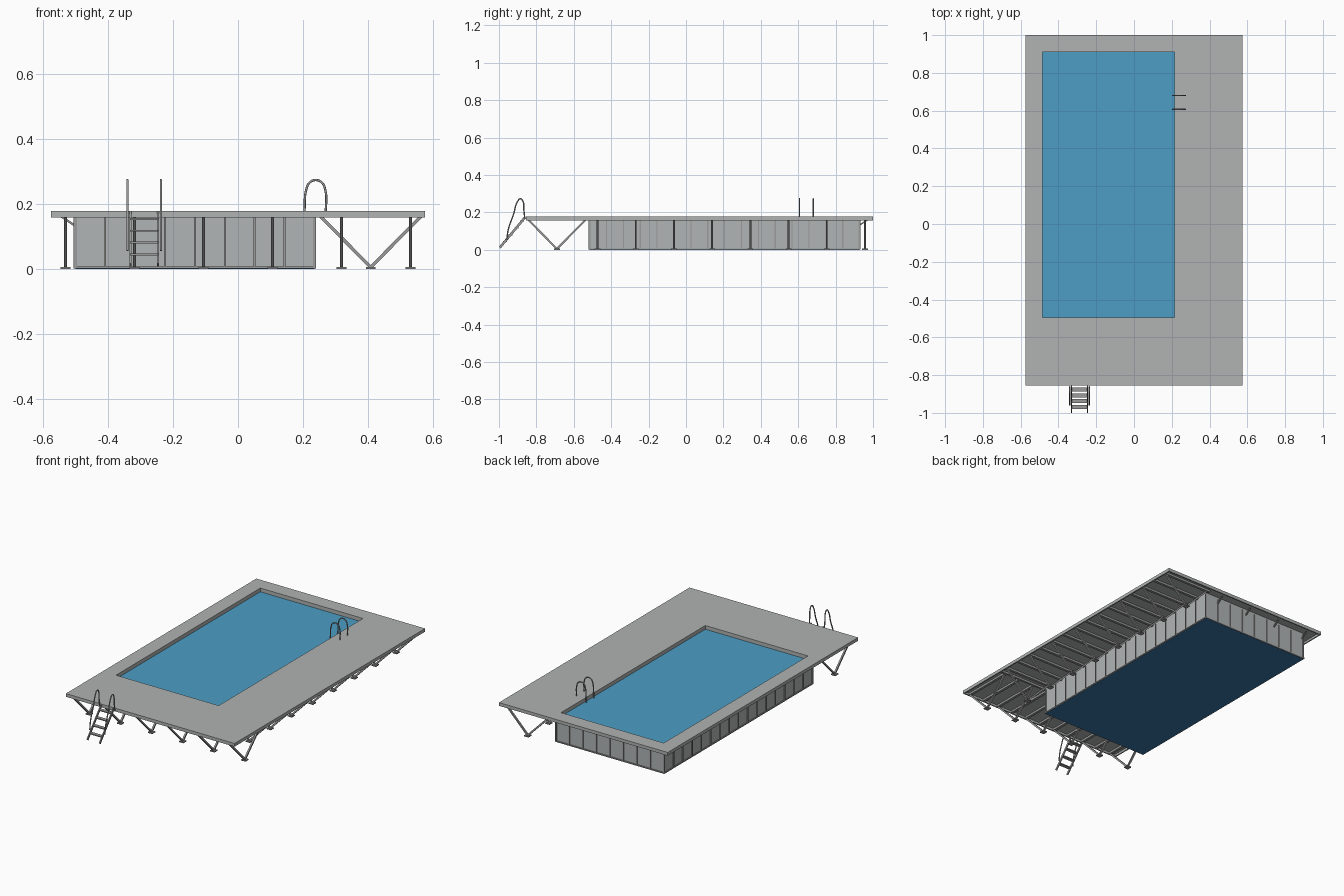
import bpy
import bmesh
from mathutils import Vector, Matrix

cube = bpy.data.objects.get("Cube")
if cube:
    bpy.data.objects.remove(cube, do_unlink=True)


def material(name, color):
    mat = bpy.data.materials.new(name)
    mat.use_nodes = True
    mat.diffuse_color = (*color, 1)
    mat.node_tree.nodes["Principled BSDF"].inputs["Base Color"].default_value = (*color, 1)
    return mat


DECK = material("deck grey", (0.44, 0.45, 0.45))
PANEL = material("panel grey", (0.44, 0.46, 0.46))
METAL = material("metal grey", (0.33, 0.33, 0.33))
WATER = material("water blue", (0.075, 0.34, 0.56))
LINER = material("liner blue", (0.04, 0.18, 0.38))


def add_box(bm, lo, hi):
    lo, hi = Vector(lo), Vector(hi)
    m = Matrix.Translation((lo + hi) / 2) @ Matrix.Diagonal((*(hi - lo), 1))
    bmesh.ops.create_cube(bm, size=1, matrix=m)


def add_beam(bm, p, q, wide, deep):
    """Square bar from p to q."""
    p, q = Vector(p), Vector(q)
    d = q - p
    rot = d.to_track_quat('Z', 'Y').to_matrix().to_4x4()
    m = Matrix.Translation((p + q) / 2) @ rot @ Matrix.Diagonal((wide, deep, d.length, 1))
    bmesh.ops.create_cube(bm, size=1, matrix=m)


def add_ring(bm, outer, inner, z0, z1):
    """Rectangular frame with outer and inner bounds (x0, x1, y0, y1)."""
    a, b, c, d = outer
    e, f, g, h = inner
    rows = []
    for z in (z0, z1):
        for x0, x1, y0, y1 in (outer, inner):
            rows.append([bm.verts.new((x, y, z)) for x, y in
                         ((x0, y0), (x1, y0), (x1, y1), (x0, y1))])
    lo_out, lo_in, hi_out, hi_in = rows
    for r, s in ((lo_out, hi_out), (hi_out, hi_in), (hi_in, lo_in), (lo_in, lo_out)):
        for i in range(4):
            j = (i + 1) % 4
            bm.faces.new((r[i], r[j], s[j], s[i]))


def grow(rect, d):
    return (rect[0] - d, rect[1] + d, rect[2] - d, rect[3] + d)


def finish(bm, name, mat):
    bmesh.ops.recalc_face_normals(bm, faces=bm.faces)
    me = bpy.data.meshes.new(name)
    bm.to_mesh(me)
    bm.free()
    me.materials.append(mat)
    ob = bpy.data.objects.new(name, me)
    bpy.context.collection.objects.link(ob)
    return ob


def tube(name, points, radius):
    cu = bpy.data.curves.new(name, 'CURVE')
    cu.dimensions = '3D'
    cu.bevel_depth = radius
    cu.bevel_resolution = 2
    cu.use_fill_caps = True
    sp = cu.splines.new('BEZIER')
    sp.bezier_points.add(len(points) - 1)
    for bp, co in zip(sp.bezier_points, points):
        bp.co = co
        bp.handle_left_type = bp.handle_right_type = 'AUTO'
    sp.resolution_u = 8
    cu.materials.append(METAL)
    ob = bpy.data.objects.new(name, cu)
    bpy.context.collection.objects.link(ob)


TOP, UNDER = 0.178, 0.158
EDGE = (-0.575, 0.575, -0.855, 1.0)
HOLE = (-0.485, 0.215, -0.495, 0.91)
TANK = (-0.5, 0.235, -0.515, 0.928)

# Deck slab with outer fascia and pool coping
bm = bmesh.new()
add_ring(bm, EDGE, HOLE, 0.171, TOP)
add_ring(bm, EDGE, grow(EDGE, -0.008), UNDER, 0.171)
add_ring(bm, grow(HOLE, 0.015), HOLE, 0.15, 0.171)
finish(bm, "deck", DECK)

# Tank walls, floor and water
bm = bmesh.new()
add_ring(bm, TANK, grow(TANK, -0.015), 0.002, 0.171)
finish(bm, "tank_walls", PANEL)
bm = bmesh.new()
add_box(bm, (TANK[0], TANK[2], 0), (TANK[1], TANK[3], 0.004))
finish(bm, "tank_floor", LINER)
bm = bmesh.new()
add_box(bm, (HOLE[0], HOLE[2], 0.148), (HOLE[1], HOLE[3], 0.155))
finish(bm, "water", WATER)

# Ribs and rails on the tank walls
bm = bmesh.new()
x0, x1, y0, y1 = TANK
R, T = 0.003, 0.005
for i in range(9):
    x = x0 + (x1 - x0) * i / 8
    for y in (y0, y1):
        add_box(bm, (x - R, y - T, 0.001), (x + R, y + T, UNDER))
for i in range(17):
    y = y0 + (y1 - y0) * i / 16
    for x in (x0, x1):
        add_box(bm, (x - T, y - R, 0.001), (x + T, y + R, UNDER))
add_ring(bm, grow(TANK, T), grow(TANK, -0.002), 0.001, 0.008)
finish(bm, "tank_ribs", METAL)

# Joists under the deck
bm = bmesh.new()
side_ys = [-0.473 + 0.2043 * i for i in range(8)]
front_xs = [-0.53 + 0.212 * i for i in range(6)]
for y in side_ys:
    for k in (0, 0.102):
        if y + k < 0.98:
            add_box(bm, (x1, y + k - 0.008, UNDER), (0.567, y + k + 0.008, 0.172))
for x in front_xs:
    for k in (0, 0.106):
        if x + k < 0.56:
            add_box(bm, (x + k - 0.008, -0.847, UNDER), (x + k + 0.008, y0, 0.172))
add_box(bm, (x1, y0 - 0.012, UNDER), (0.567, y0, 0.172))
finish(bm, "deck_joists", METAL)

# V-shaped legs with foot plates along the front and the wide side
bm = bmesh.new()
W, F = 0.01, 0.015


def v_leg(foot, a, b):
    foot = Vector(foot)
    for end in (a, b):
        add_beam(bm, foot + Vector((0, 0, 0.005)), end, W, W)
    add_box(bm, foot - Vector((F, F, 0)), foot + Vector((F, F, 0.006)))


for x in front_xs:
    v_leg((x, -0.69, 0), (x, -0.845, 0.162), (x, -0.535, 0.162))
for y in side_ys:
    v_leg((0.408, y, 0), (0.253, y, 0.162), (0.563, y, 0.162))
finish(bm, "support_legs", METAL)

# Short brackets under the two narrow overhangs
bm = bmesh.new()
for y in side_ys[:-1]:
    add_beam(bm, (x0, y, 0.132), (-0.542, y, 0.16), 0.007, 0.007)
for x in front_xs[:-2]:
    add_beam(bm, (x + 0.04, y1, 0.132), (x + 0.04, 0.97, 0.16), 0.007, 0.007)
finish(bm, "overhang_brackets", METAL)

# Entry ladder: stringers and treads
bm = bmesh.new()
low, high = Vector((0, -0.995, 0.012)), Vector((0, -0.86, 0.174))
for x in (-0.33, -0.246):
    side = Vector((x, 0, 0))
    add_beam(bm, low + side, high + side, 0.006, 0.013)
for i in range(4):
    c = low.lerp(high, 0.2 + 0.225 * i)
    add_box(bm, (-0.33, c.y - 0.011, c.z - 0.003), (-0.246, c.y + 0.011, c.z + 0.003))
finish(bm, "ladder", METAL)

# Ladder handrails
rail = [(-0.958, 0.056), (-0.95, 0.11), (-0.922, 0.19), (-0.902, 0.255),
        (-0.885, 0.273), (-0.87, 0.255), (-0.867, 0.215), (-0.862, 0.168)]
for side, x in (("right", -0.34), ("left", -0.237)):
    tube(side + "_ladder_rail", [(x, y, z) for y, z in rail], 0.0035)

# Pool grab rails
grab = [(0.204, 0.152), (0.205, 0.19), (0.209, 0.24), (0.22, 0.265), (0.239, 0.273),
        (0.258, 0.265), (0.269, 0.24), (0.27, 0.176)]
for side, y in (("front", 0.607), ("back", 0.68)):
    tube(side + "_grab_rail", [(x, y, z) for x, z in grab], 0.0035)
